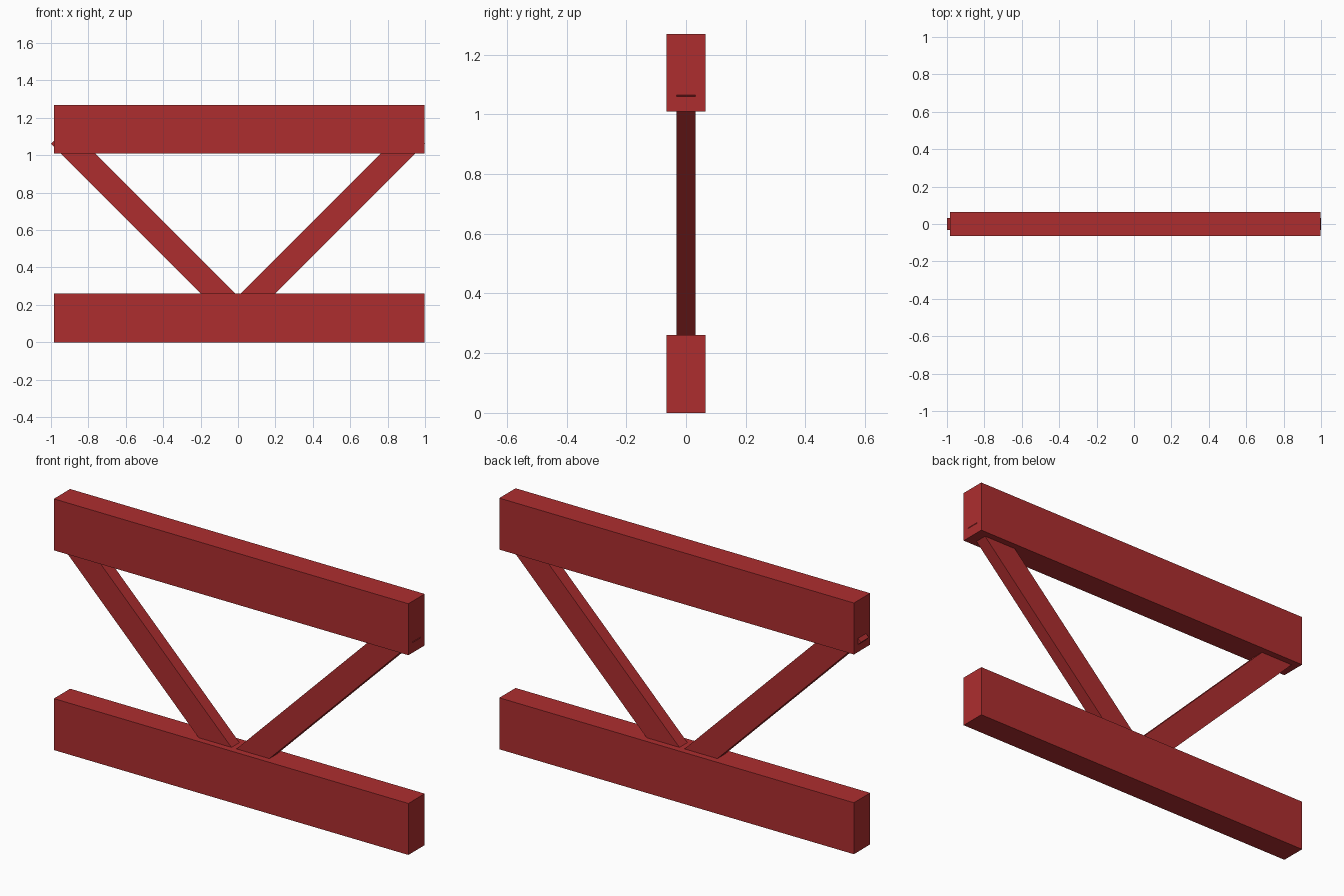
import bpy
from math import radians

if "Cube" in bpy.data.objects:
    bpy.data.objects.remove(bpy.data.objects["Cube"])

red = bpy.data.materials.new("red_paint")
red.diffuse_color = (0.42, 0.027, 0.028, 1)
red.use_nodes = True
red.node_tree.nodes["Principled BSDF"].inputs["Base Color"].default_value = red.diffuse_color


def box(name, centre, size, tilt=0):
    """Box of the given size, tilted about the y axis."""
    bpy.ops.mesh.primitive_cube_add(size=1, location=centre)
    ob = bpy.context.object
    ob.name = name
    ob.scale = size
    bpy.ops.object.transform_apply(location=False, rotation=False, scale=True)
    ob.rotation_euler.y = radians(tilt)
    ob.data.materials.append(red)
    return ob


# Horizontal beams, set slightly to the right of the braces
for name, z in (("bottom_beam", 0.13), ("top_beam", 1.139)):
    box(name, (0.007, 0, z), (1.982, 0.13, 0.26))

# Diagonal braces forming a V, ends sunk into the beams
for name, side in (("left_brace", -1), ("right_brace", 1)):
    box(name, (side * 0.481, 0, 0.635), (0.13, 0.064, 1.338), side * 45)
